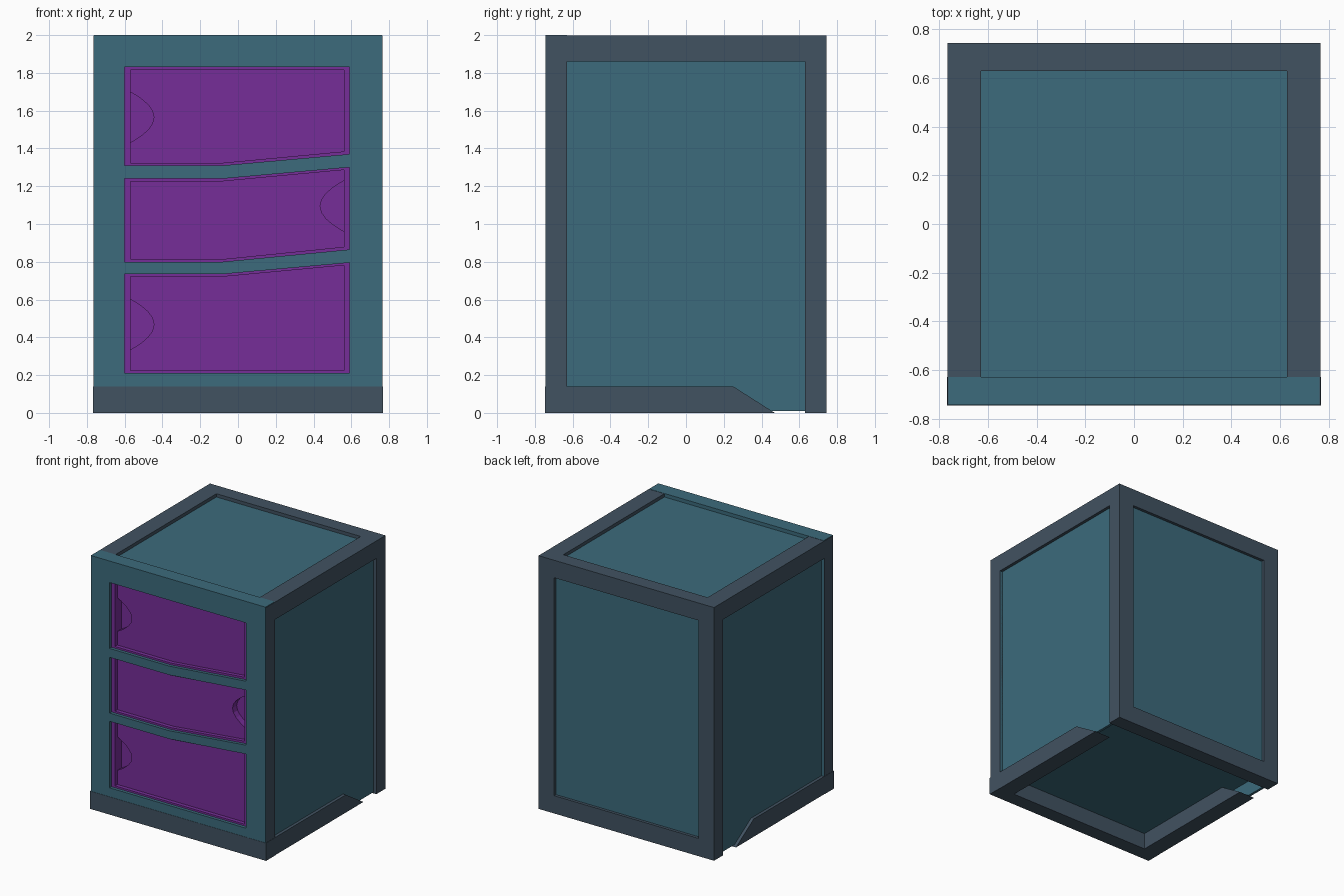
import bpy, bmesh
from math import sin, pi
from mathutils import Matrix

if "Cube" in bpy.data.objects:
    bpy.data.objects.remove(bpy.data.objects["Cube"])


def material(name, rgb):
    m = bpy.data.materials.new(name)
    m.diffuse_color = (*rgb, 1)
    m.use_nodes = True
    m.node_tree.nodes["Principled BSDF"].inputs["Base Color"].default_value = m.diffuse_color
    return m


TEAL = material("teal", (0.045, 0.145, 0.2))
SLATE = material("slate", (0.053, 0.084, 0.12))
PURPLE = material("purple", (0.18, 0.027, 0.314))

# Profile planes: columns say where local x, y and the extrusion go
XZ = Matrix(((1, 0, 0, 0), (0, 0, 1, 0), (0, 1, 0, 0), (0, 0, 0, 1)))
YZ = Matrix(((0, 0, 1, 0), (1, 0, 0, 0), (0, 1, 0, 0), (0, 0, 0, 1)))


def add(name, bm, mat, mirror=False):
    bmesh.ops.remove_doubles(bm, verts=bm.verts, dist=1e-5)
    bmesh.ops.recalc_face_normals(bm, faces=bm.faces)
    me = bpy.data.meshes.new(name)
    bm.to_mesh(me)
    bm.free()
    me.materials.append(mat)
    for p in me.polygons:
        p.use_smooth = False
    ob = bpy.data.objects.new(name, me)
    bpy.context.collection.objects.link(ob)
    if mirror:
        ob.modifiers.new("mirror", 'MIRROR').use_axis = (True, False, False)
    return ob


def box(name, lo, hi, mat, mirror=False):
    bm = bmesh.new()
    bmesh.ops.create_cube(bm, size=1)
    for v in bm.verts:
        v.co = [(a + b) / 2 + c * (b - a) for a, b, c in zip(lo, hi, v.co)]
    return add(name, bm, mat, mirror)


def plate(name, loops, a, b, plane, mat, mirror=False):
    """Flat outline with optional holes, extruded from a to b across its plane."""
    cu = bpy.data.curves.new(name + "_outline", 'CURVE')
    cu.dimensions, cu.fill_mode = '2D', 'BOTH'
    cu.extrude = (b - a) / 2
    for loop in loops:
        s = cu.splines.new('POLY')
        s.points.add(len(loop) - 1)
        for p, (u, v) in zip(s.points, loop):
            p.co = (u, v, 0, 1)
        s.use_cyclic_u = True
    tmp = bpy.data.objects.new(name + "_outline", cu)
    me = bpy.data.meshes.new_from_object(tmp)
    bm = bmesh.new()
    bm.from_mesh(me)
    bm.transform(plane @ Matrix.Translation((0, 0, (a + b) / 2)))
    bpy.data.objects.remove(tmp)
    bpy.data.curves.remove(cu)
    bpy.data.meshes.remove(me)
    return add(name, bm, mat, mirror)


def outline(inset_x, inset_z, bottom, bottom_r, top, top_r):
    """Drawer outline, flat on the left and bending upwards to the right."""
    l, r = -0.6 + inset_x, 0.59 - inset_x
    b, br, t, tr = bottom + inset_z, bottom_r + inset_z, top - inset_z, top_r - inset_z
    return [(l, b), (-0.08, b), (r, br), (r, tr), (-0.08, t), (l, t)]


# Drawers: bottom left, bottom right, top left, top right, grip side, grip height
FRONT = -0.745
drawers = {
    "top": (1.31, 1.37, 1.83, 1.83, -1, 1.565),
    "middle": (0.80, 0.865, 1.24, 1.30, 1, 1.095),
    "bottom": (0.21, 0.21, 0.735, 0.795, -1, 0.468),
}
openings = []
for name, (*edges, side, gz) in drawers.items():
    outer, inner = outline(0, 0, *edges), outline(0.03, 0.014, *edges)
    openings.append(outer)
    # raised rim
    plate(name + "_drawer_rim", [outer, inner], FRONT + 0.025, FRONT + 0.112, XZ, PURPLE)
    # face with a rounded finger grip cut from one side
    x = -0.57 if side < 0 else 0.56
    arc = []
    for i in range(13):
        u = sin((i / 12 - 0.5) * pi)
        arc.append((x - side * 0.125 * (1 - u * u), gz + 0.133 * u))
    face = inner[:3] + arc + inner[3:] if side > 0 else inner + arc[::-1]
    plate(name + "_drawer_face", [face], FRONT + 0.055, FRONT + 0.112, XZ, PURPLE)
    # back of the grip recess
    box(name + "_drawer_back", (min(x, x - side * 0.14), FRONT + 0.107, gz - 0.14),
        (max(x, x - side * 0.14), FRONT + 0.114, gz + 0.14), PURPLE)

# Front frame with the three openings
W = 0.762
plate("front_frame", [[(-W, 0.14), (W, 0.14), (W, 2), (-W, 2)]] + openings,
      FRONT, -0.63, XZ, TEAL)

# Side frames with the sloped gap at the rear of the bottom rail
side_profile = [(-0.742, 0), (0.47, 0), (0.25, 0.14), (-0.63, 0.14), (-0.63, 1.86),
                (0.63, 1.86), (0.63, 0), (0.745, 0), (0.745, 1.998), (-0.742, 1.998)]
plate("side_frame", [side_profile], 0.63, 0.766, YZ, SLATE, mirror=True)

# Plinth and rear rails
box("front_plinth", (-0.768, -0.747, 0), (0.768, -0.63, 0.14), SLATE)
box("back_bottom_rail", (-0.63, 0.63, 0), (0.63, 0.745, 0.14), SLATE)
box("back_top_rail", (-0.63, 0.63, 1.86), (0.63, 0.745, 1.998), SLATE)

# Recessed panels: side sheets, and the body showing at top, back and bottom
box("side_panel", (0.722, -0.63, 0.01), (0.742, 0.63, 1.87), TEAL, mirror=True)
box("body", (-0.72, -0.63, 0.13), (0.72, 0.722, 1.972), TEAL)
